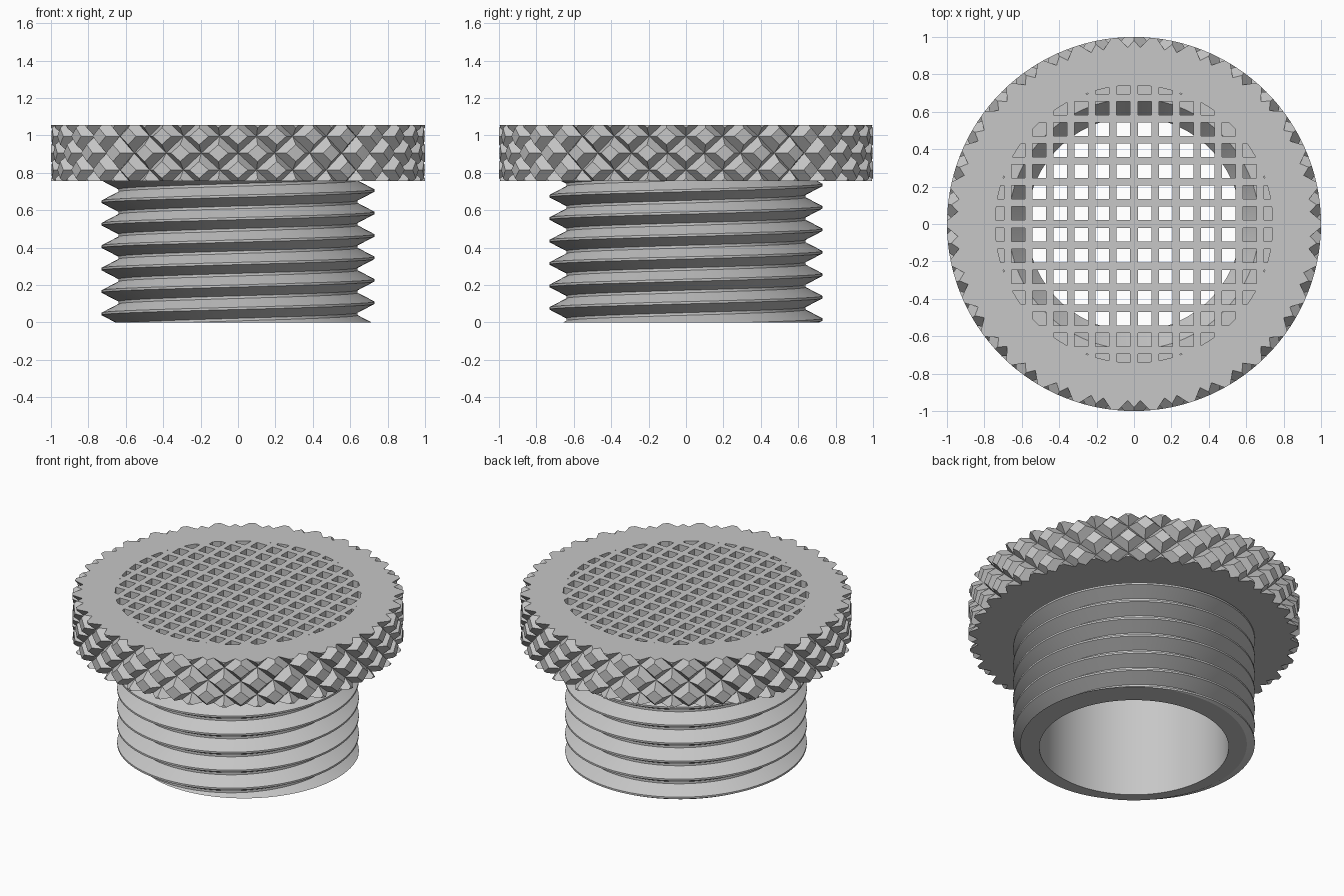
import bpy, bmesh, math

cube = bpy.data.objects.get("Cube")
if cube:
    bpy.data.objects.remove(cube, do_unlink=True)

TOP, RIM, GRID = 1.055, 0.755, 0.955     # heights: cap top, cap underside, grid underside
BORE = 0.572
SEG = 120

grey = bpy.data.materials.new("plain grey")
grey.use_nodes = True
grey.diffuse_color = (0.57, 0.57, 0.57, 1)
grey.node_tree.nodes["Principled BSDF"].inputs["Base Color"].default_value = grey.diffuse_color


def polar(r, angle, z):
    return (r * math.cos(angle), r * math.sin(angle), z)


def make_object(name, bm):
    bmesh.ops.recalc_face_normals(bm, faces=bm.faces)
    mesh = bpy.data.meshes.new(name)
    bm.to_mesh(mesh)
    bm.free()
    mesh.materials.append(grey)
    ob = bpy.data.objects.new(name, mesh)
    bpy.context.collection.objects.link(ob)
    return ob


def trim(bm, low, high):
    """Keep only the part between two heights."""
    for z, side in ((low, -1), (high, 1)):
        geom = bm.verts[:] + bm.edges[:] + bm.faces[:]
        bmesh.ops.bisect_plane(bm, geom=geom, dist=1e-5, plane_co=(0, 0, z),
                               plane_no=(0, 0, side), clear_outer=True)


def open_edges(bm, z):
    return [e for e in bm.edges if e.is_boundary
            and all(abs(v.co.z - z) < 1e-4 for v in e.verts)]


def revolve(bm, profile, closed_ends):
    """Turn (radius, height) points around the z axis."""
    rings = [[bm.verts.new(polar(r, math.tau * i / SEG, z)) for i in range(SEG)]
             for r, z in profile]
    for a, b in zip(rings, rings[1:]):
        for i in range(SEG):
            k = (i + 1) % SEG
            bm.faces.new((a[i], a[k], b[k], b[i]))
    if closed_ends:
        bm.faces.new(rings[0])
        bm.faces.new(rings[-1])


def boolean(ob, cutter, operation):
    cutter.hide_render = True
    mod = ob.modifiers.new(operation.title(), 'BOOLEAN')
    mod.object, mod.operation, mod.solver = cutter, operation, 'EXACT'
    bpy.context.view_layer.objects.active = ob
    bpy.ops.object.modifier_apply(modifier=mod.name)
    bpy.data.objects.remove(cutter, do_unlink=True)


def smooth(ob):
    bpy.ops.object.select_all(action='DESELECT')
    ob.select_set(True)
    bpy.context.view_layer.objects.active = ob
    bpy.ops.object.shade_smooth_by_angle(angle=math.radians(20))


# Knurled cap: staggered flat-topped diamonds between crossing grooves
COLUMNS, STEP, GROOVE = 60, 0.09, 0.945
bm = bmesh.new()
for row in range(5):
    for col in range(row % 2, COLUMNS, 2):
        def diamond(size, r):
            return [bm.verts.new(polar(r, math.tau * (col + size * dx) / COLUMNS,
                                       RIM - 0.03 + STEP * (row + size * dz)))
                    for dx, dz in ((1, 0), (0, 1), (-1, 0), (0, -1))]
        base, flat = diamond(1, GROOVE), diamond(0.5, 1.0)
        for i in range(4):
            k = (i + 1) % 4
            bm.faces.new((base[i], base[k], flat[k], flat[i]))
        bm.faces.new((flat[0], flat[1], flat[3]))
        bm.faces.new((flat[1], flat[2], flat[3]))
bmesh.ops.remove_doubles(bm, verts=bm.verts, dist=1e-4)
trim(bm, RIM, TOP)
for z in (RIM, TOP):
    bmesh.ops.holes_fill(bm, edges=open_edges(bm, z), sides=0)
cap = make_object("knurled_cap", bm)

# Funnel cavity under the grid
bm = bmesh.new()
revolve(bm, [(BORE, 0.7), (BORE, 0.83), (0.67, GRID), (0.67, GRID + 0.001)], True)
boolean(cap, make_object("cavity_cutter", bm), 'DIFFERENCE')

# Square grid openings, trimmed to a round field
PITCH, HOLE, FIELD = 0.1125, 0.036, 0.742
bm = bmesh.new()
for ix in range(-7, 7):
    for iy in range(-7, 7):
        x, y = (ix + 0.5) * PITCH, (iy + 0.5) * PITCH
        if math.hypot(abs(x) - HOLE, abs(y) - HOLE) < FIELD - 0.002:
            cell = bmesh.ops.create_cube(bm, size=1)["verts"]
            bmesh.ops.scale(bm, verts=cell, vec=(2 * HOLE, 2 * HOLE, 0.3))
            bmesh.ops.translate(bm, verts=cell, vec=(x, y, GRID + 0.15))
cells = make_object("grid_cutter", bm)
bm = bmesh.new()
revolve(bm, [(FIELD, 0.8), (FIELD, 1.2)], True)
boolean(cells, make_object("round_field", bm), 'INTERSECT')
boolean(cap, cells, 'DIFFERENCE')
smooth(cap)

# Threaded tube: one helical ridge profile swept upward, then trimmed
LEAD, ROOT, CREST = 0.12, 0.64, 0.73
ridge = [(ROOT, -0.053), (CREST, -0.006), (CREST, 0.006), (ROOT, 0.053)]
bm = bmesh.new()
sections = []
for s in range(-2 * SEG, 7 * SEG + 1):
    turn = s / SEG
    sections.append([bm.verts.new(polar(r, math.tau * turn, 0.105 + LEAD * turn + dz))
                     for r, dz in ridge])
for s in range(len(sections) - 1):
    a, b = sections[s], sections[s + 1]
    for i in range(3):
        bm.faces.new((a[i], b[i], b[i + 1], a[i + 1]))
    if s + SEG + 1 < len(sections):
        c, d = sections[s + SEG], sections[s + SEG + 1]
        bm.faces.new((a[3], b[3], d[0], c[0]))
trim(bm, 0, RIM)
revolve(bm, [(BORE, 0), (BORE, RIM)], False)
for z in (0, RIM):
    bmesh.ops.triangle_fill(bm, use_beauty=True, edges=open_edges(bm, z),
                            normal=(0, 0, 1))
smooth(make_object("threaded_tube", bm))
